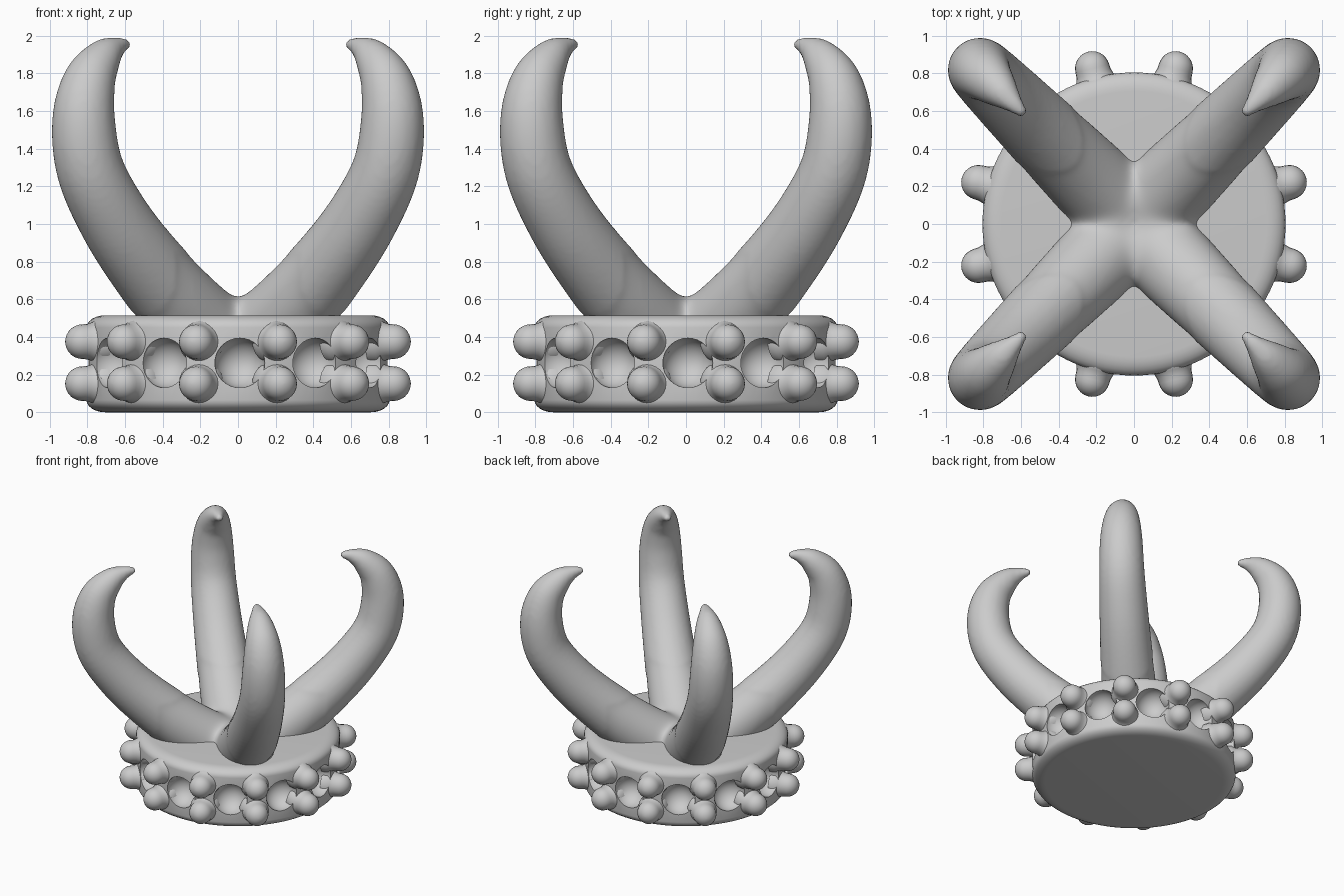
import bpy, bmesh
from math import sin, cos, pi, radians, sqrt
from mathutils import Matrix, Vector

if "Cube" in bpy.data.objects:
    bpy.data.objects.remove(bpy.data.objects["Cube"])


def new_object(name, bm, angle=35):
    bmesh.ops.recalc_face_normals(bm, faces=bm.faces[:])
    me = bpy.data.meshes.new(name)
    bm.to_mesh(me)
    bm.free()
    ob = bpy.data.objects.new(name, me)
    bpy.context.collection.objects.link(ob)
    smooth(ob, angle)
    return ob


def smooth(ob, angle=35):
    ob.data.shade_smooth()
    ob.data.set_sharp_from_angle(angle=radians(angle))


def apply_modifiers(ob):
    dg = bpy.context.evaluated_depsgraph_get()
    me = bpy.data.meshes.new_from_object(ob.evaluated_get(dg))
    ob.modifiers.clear()
    ob.data = me


def bridge(bm, a, b):
    n = len(a)
    for i in range(n):
        bm.faces.new((a[i], a[(i + 1) % n], b[(i + 1) % n], b[i]))


def add_lathe(bm, profile, n, mat=Matrix()):
    """Closed turned solid from (radius, height) points, capped at both ends."""
    rings = [[bm.verts.new(mat @ Vector((r * cos(2 * pi * i / n), r * sin(2 * pi * i / n), z)))
              for i in range(n)] for r, z in profile]
    for a, b in zip(rings, rings[1:]):
        bridge(bm, a, b)
    bm.faces.new(rings[0])
    bm.faces.new(rings[-1])


def around(deg, radius, z):
    """Frame on the rim whose local z points outward."""
    return (Matrix.Rotation(radians(deg), 4, 'Z') @ Matrix.Translation((radius, 0, z))
            @ Matrix.Rotation(pi / 2, 4, 'Y'))


# Round base with softened edges
H, R = 0.515, 0.805
arc = [k * pi / 12 for k in range(7)]
profile = [(R - 0.1 + 0.1 * sin(t), 0.065 - 0.065 * cos(t)) for t in arc]
profile += [(R - 0.1 + 0.1 * cos(t), H - 0.065 + 0.065 * sin(t)) for t in arc]
bm = bmesh.new()
add_lathe(bm, profile, 96)
base = new_object("base", bm)

# Twelve round dents cut into the rim
bm = bmesh.new()
for k in range(12):
    bmesh.ops.create_uvsphere(bm, u_segments=32, v_segments=16, radius=0.133,
                              matrix=around(30 * k + 0.7, 0.79, 0.262))
cutter = new_object("dent_cutter", bm)
mod = base.modifiers.new("dents", 'BOOLEAN')
mod.operation = 'DIFFERENCE'
mod.solver = 'EXACT'
mod.object = cutter
apply_modifiers(base)
smooth(base, 32)
cutter.hide_render = True
cutter.hide_set(True)

# Two rows of round-ended pegs with flared roots
peg = [(0.118, -0.06), (0.116, -0.01), (0.102, 0.012), (0.094, 0.04)]
peg += [(0.092 * cos(t), 0.065 + 0.092 * sin(t)) for t in [k * pi / 2 / 7 for k in range(7)]]
peg += [(0.004, 0.157)]
bm = bmesh.new()
for k in range(12):
    for z in (0.152, 0.375):
        add_lathe(bm, peg, 24, around(15 + 30 * k, 0.79, z))
new_object("rim_pegs", bm, 60)

# Four hooked horns: (front-view x, z, thickness) along the centre line
path = [(0.0, 0.29, 0.24), (0.27, 0.53, 0.228), (0.49, 0.785, 0.208), (0.66, 1.03, 0.193),
        (0.785, 1.29, 0.18), (0.82, 1.55, 0.168), (0.79, 1.755, 0.142),
        (0.715, 1.885, 0.10), (0.645, 1.94, 0.056), (0.60, 1.953, 0.032)]
pts = [Vector((x * sqrt(2), z, r)) for x, z, r in path]


def spline(p, steps=6):
    p = [2 * p[0] - p[1]] + p + [2 * p[-1] - p[-2]]
    out = []
    for a, b, c, d in zip(p, p[1:], p[2:], p[3:]):
        for s in range(steps):
            t = s / steps
            out.append(0.5 * (2 * b + (c - a) * t + (2 * a - 5 * b + 4 * c - d) * t * t
                              + (3 * b - a - 3 * c + d) * t ** 3))
    return out + [p[-2]]


line = spline(pts)
# Rounded tip
end, d = line[-1], (line[-1] - line[-2])
d = Vector((d.x, d.y, 0)).normalized()
for t in (0.5, 1.0, 1.4):
    q = end + d * end.z * sin(t)
    line.append(Vector((q.x, q.y, end.z * cos(t))))

N = 24
bm = bmesh.new()
for k in range(4):
    turn = Matrix.Rotation(radians(45 + 90 * k), 4, 'Z')
    rings = []
    for i, p in enumerate(line):
        t = line[min(i + 1, len(line) - 1)] - line[max(i - 1, 0)]
        t = Vector((t.x, 0, t.y)).normalized()
        side, up = Vector((0, 1, 0)), Vector((-t.z, 0, t.x))
        rings.append([bm.verts.new(turn @ (Vector((p.x, 0, p.y)) + p.z * (
            side * cos(2 * pi * j / N) + up * sin(2 * pi * j / N)))) for j in range(N)])
    for a, b in zip(rings, rings[1:]):
        bridge(bm, a, b)
    bm.faces.new(rings[0])
    bm.faces.new(rings[-1])
horns = new_object("horns", bm)

# Fuse the horns and soften the crotch where they meet
mod = horns.modifiers.new("fuse", 'REMESH')
mod.mode = 'VOXEL'
mod.voxel_size = 0.018
apply_modifiers(horns)
bm = bmesh.new()
bm.from_mesh(horns.data)
for _ in range(40):
    low = [v for v in bm.verts if v.co.z < 0.85 and v.co.xy.length < 0.7]
    bmesh.ops.smooth_vert(bm, verts=low, factor=0.5, use_axis_x=True, use_axis_y=True, use_axis_z=True)
for _ in range(3):
    bmesh.ops.smooth_vert(bm, verts=bm.verts[:], factor=0.5,
                          use_axis_x=True, use_axis_y=True, use_axis_z=True)
bm.to_mesh(horns.data)
bm.free()
smooth(horns, 80)
